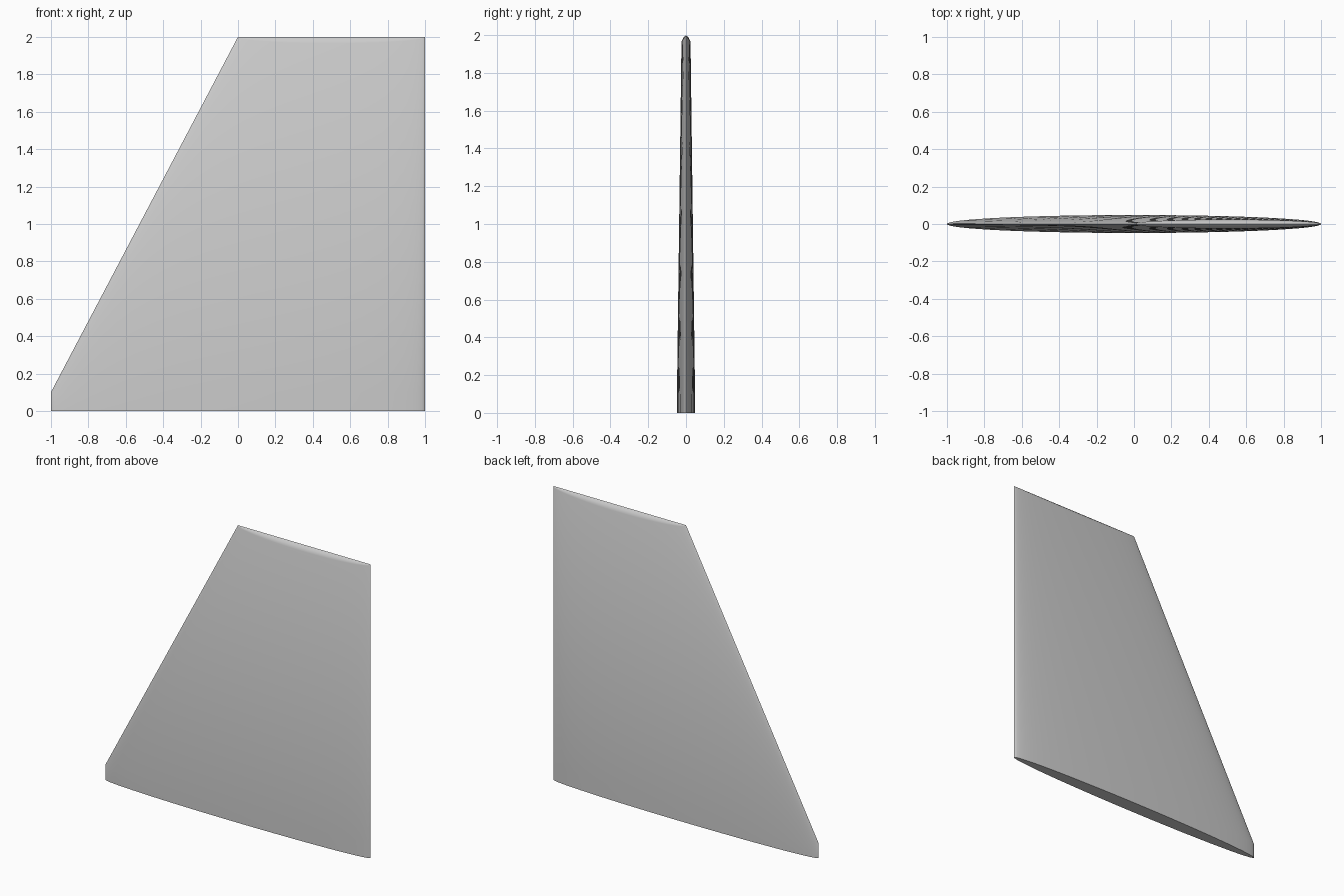
import bpy, bmesh, math

cube = bpy.data.objects.get("Cube")
if cube:
    bpy.data.objects.remove(cube, do_unlink=True)

# Plain grey surface
grey = bpy.data.materials.new("light_grey")
grey.use_nodes = True
colour = (0.6, 0.6, 0.6, 1)
grey.diffuse_color = colour
grey.node_tree.nodes["Principled BSDF"].inputs["Base Color"].default_value = colour

SIDES = 64
TRAILING_X = 1.0


def ring(bm, half_chord, half_thick, z, dip=0.0):
    """Elliptical section against the trailing edge; dip lowers its middle."""
    verts = []
    for i in range(SIDES):
        a = 2 * math.pi * i / SIDES
        x = TRAILING_X - half_chord + half_chord * math.cos(a)
        y = half_thick * math.sin(a)
        verts.append(bm.verts.new((x, y, z - dip * abs(math.sin(a)))))
    return verts


bm = bmesh.new()

# Short straight root, long taper, then a rounded ridge along the tip
sections = [
    ring(bm, 1.0, 0.048, 0.0),
    ring(bm, 1.0, 0.048, 0.1),
    ring(bm, 0.5, 0.024, 2.0, 0.035),
    ring(bm, 0.5, 0.014, 2.0, 0.013),
    ring(bm, 0.5, 0.0, 2.0),
]
for low, high in zip(sections, sections[1:]):
    for i in range(SIDES):
        j = (i + 1) % SIDES
        bm.faces.new((low[i], low[j], high[j], high[i]))
bm.faces.new(reversed(sections[0]))

# Close the ridge and clean up
bmesh.ops.remove_doubles(bm, verts=bm.verts, dist=0.0001)
bmesh.ops.recalc_face_normals(bm, faces=bm.faces)

mesh = bpy.data.meshes.new("fin")
bm.to_mesh(mesh)
bm.free()
mesh.materials.append(grey)
fin = bpy.data.objects.new("fin", mesh)
bpy.context.collection.objects.link(fin)

# Smooth skin with crisp root and tip edges
bpy.ops.object.select_all(action="DESELECT")
fin.select_set(True)
bpy.context.view_layer.objects.active = fin
bpy.ops.object.shade_smooth_by_angle(angle=math.radians(30))
